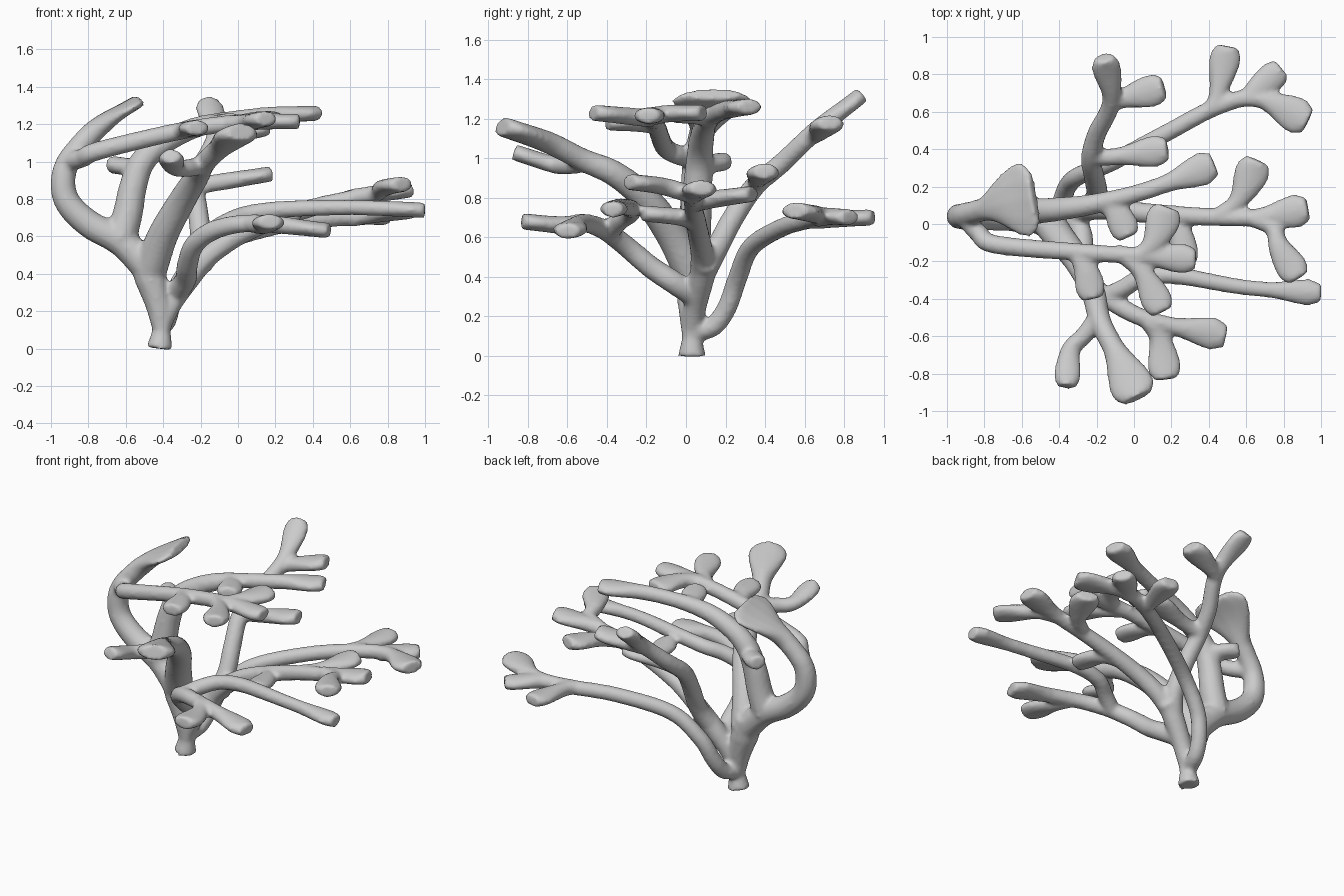
import bpy, bmesh, math
from mathutils import Vector

bm = bmesh.new()
SIDES = 12


def spline(pts, n=6):
    """Catmull-Rom resampling of a path."""
    P = [Vector(p) for p in pts]
    P = [2 * P[0] - P[1]] + P + [2 * P[-1] - P[-2]]
    out = []
    for i in range(1, len(P) - 2):
        a, b, c, d = P[i - 1:i + 3]
        for k in range(n):
            t = k / n
            out.append(0.5 * (2 * b + (c - a) * t + (2 * a - 5 * b + 4 * c - d) * t * t
                              + (3 * b - a - 3 * c + d) * t ** 3))
    out.append(P[-2])
    return out


def branch(pts, r0, r1, tip=0.0, flare=0.23, thick=0.042):
    """Tapered tube; a non-zero tip spreads into a flattened, blunt paddle."""
    path = spline(pts)
    dist = [0.0]
    for a, b in zip(path, path[1:]):
        dist.append(dist[-1] + (b - a).length)
    total = dist[-1]
    side = Vector((0, 1, 0))
    rings = []
    for i, p in enumerate(path):
        tan = (path[min(i + 1, len(path) - 1)] - path[max(i - 1, 0)]).normalized()
        s = Vector((0, 0, 1)).cross(tan)
        if s.length < 0.35:
            s = side - tan * side.dot(tan)
        elif s.dot(side) < 0:
            s = -s
        side = s.normalized()
        nrm = tan.cross(side)
        w = h = r0 + (r1 - r0) * min(1, dist[i] / total * 1.5) + 0.002
        if tip:
            left = total - dist[i]
            f = max(0.0, min(1.0, 1 - (left - 0.06) / flare))
            f = f * f * (3 - 2 * f)
            w += (tip + 0.003 - w) * f
            h += (thick - h) * f
            if left < 0.06:
                w *= 0.68 + 0.32 * math.sqrt(left / 0.06)
        rings.append([bm.verts.new(p + side * w * math.cos(a) + nrm * h * math.sin(a))
                      for a in (2 * math.pi * k / SIDES for k in range(SIDES))])
    for A, B in zip(rings, rings[1:]):
        for k in range(SIDES):
            j = (k + 1) % SIDES
            bm.faces.new((A[k], A[j], B[j], B[k]))
    bm.faces.new(rings[0][::-1])
    bm.faces.new(rings[-1])


# trunk
branch([(-.42, .03, 0), (-.41, .03, .08), (-.405, .03, .14)], .07, .048)
branch([(-.405, .03, .1), (-.43, .03, .25), (-.48, .03, .42), (-.5, .03, .5)], .05, .085)

# left arm ending in a wide fan
branch([(-.47, .03, .42), (-.62, .04, .57), (-.8, .04, .67), (-.92, .04, .8), (-.925, .045, .96),
        (-.83, .07, 1.1), (-.7, .11, 1.22), (-.53, .14, 1.325)], .085, .06, .205, .3, .034)
# long limb returning from the arm, with four tips
branch([(-.9, .03, 1.0), (-.83, -.05, 1.02), (-.74, -.11, 1.06), (-.3, -.15, 1.165),
        (.03, -.17, 1.21), (.33, -.19, 1.215)], .05, .045, .08)
branch([(.03, -.17, 1.21), (.11, -.09, 1.225), (.18, .09, 1.23)], .045, .045, .095)
branch([(-.05, -.17, 1.2), (.05, -.27, 1.21), (.15, -.47, 1.23)], .045, .045, .085)
branch([(-.32, -.15, 1.16), (-.26, -.24, 1.175), (-.22, -.4, 1.18)], .04, .045, .08)

# upright limb bending right
branch([(-.63, .04, .58), (-.59, .05, .72), (-.56, .06, .87), (-.51, .07, 1.0), (-.4, .08, 1.1),
        (-.2, .11, 1.19), (.1, .19, 1.24), (.43, .32, 1.26)], .085, .046, .09)
branch([(-.19, .12, 1.19), (-.1, .07, 1.21), (-.03, -.07, 1.22)], .04, .045, .08)
branch([(-.53, .07, .96), (-.58, .12, .97), (-.68, .2, .985)], .055, .045, .065, .2, .048)

# front upper limb
branch([(-.47, .03, .42), (-.4, -.07, .61), (-.3, -.2, .79), (-.22, -.36, .92), (-.18, -.52, .99),
        (-.09, -.7, 1.08), (.02, -.93, 1.16)], .09, .056, .122, .28, .05)
branch([(-.19, -.5, .98), (-.27, -.6, .965), (-.34, -.68, .97), (-.36, -.87, 1.03)], .05, .042, .07)

# right stem feeding the back upper and the long right limbs
branch([(-.405, .03, .14), (-.34, .05, .27), (-.22, .09, .44), (-.17, .1, .48)], .052, .065)
branch([(-.26, .07, .38), (-.2, .15, .53), (-.21, .24, .7), (-.23, .35, .86), (-.2, .48, .97),
        (-.12, .66, 1.14), (-.16, .89, 1.32)], .06, .048, .078)
branch([(-.23, .36, .87), (-.1, .36, .89), (.18, .4, .935)], .045, .045, .085)
branch([(-.14, .63, 1.11), (-.06, .67, 1.13), (.16, .73, 1.18)], .045, .045, .088)

# long right limb
branch([(-.26, .08, .4), (-.13, .08, .52), (.05, .06, .63), (.35, .04, .74), (.65, .035, .81),
        (.93, .08, .85)], .06, .045, .09)
branch([(.62, .035, .81), (.74, -.02, .83), (.78, -.13, .86), (.88, -.29, .88)], .045, .045, .085)
branch([(.45, .04, .77), (.56, .13, .79), (.66, .34, .82)], .045, .045, .095)
branch([(.13, .05, .67), (.24, -.02, .7), (.28, -.22, .72)], .045, .045, .075)

# back lower limb
branch([(-.41, .04, .12), (-.38, .14, .15), (-.35, .21, .25), (-.29, .26, .39), (-.12, .33, .55),
        (.18, .49, .65), (.45, .63, .69), (.66, .67, .71), (.93, .55, .735)], .05, .045, .1)
branch([(.42, .62, .69), (.45, .7, .69), (.5, .95, .7)], .045, .045, .085)
branch([(.6, .66, .7), (.67, .73, .705), (.79, .83, .7)], .05, .045, .078)

# front lower limb
branch([(-.33, .05, .3), (-.28, -.06, .37), (-.27, -.18, .45), (-.23, -.31, .56), (-.11, -.42, .64),
        (.1, -.52, .67), (.49, -.6, .63)], .06, .046, .088)
branch([(.08, -.52, .67), (.14, -.62, .66), (.17, -.83, .68)], .05, .045, .09)
branch([(-.15, -.39, .62), (-.05, -.34, .68), (.06, -.28, .72), (.25, -.28, .745), (.6, -.34, .755),
        (1.0, -.37, .74)], .05, .04, .07)

bmesh.ops.recalc_face_normals(bm, faces=bm.faces)
me = bpy.data.meshes.new("branching_coral")
bm.to_mesh(me)
bm.free()
ob = bpy.data.objects.new("branching_coral", me)
bpy.context.collection.objects.link(ob)
for p in me.polygons:
    p.use_smooth = True

# fuse the limbs and soften the forks
rm = ob.modifiers.new("fuse", 'REMESH')
rm.mode = 'VOXEL'
rm.voxel_size = 0.014
rm.use_smooth_shade = True
sm = ob.modifiers.new("soften", 'SMOOTH')
sm.factor = 0.5
sm.iterations = 5
